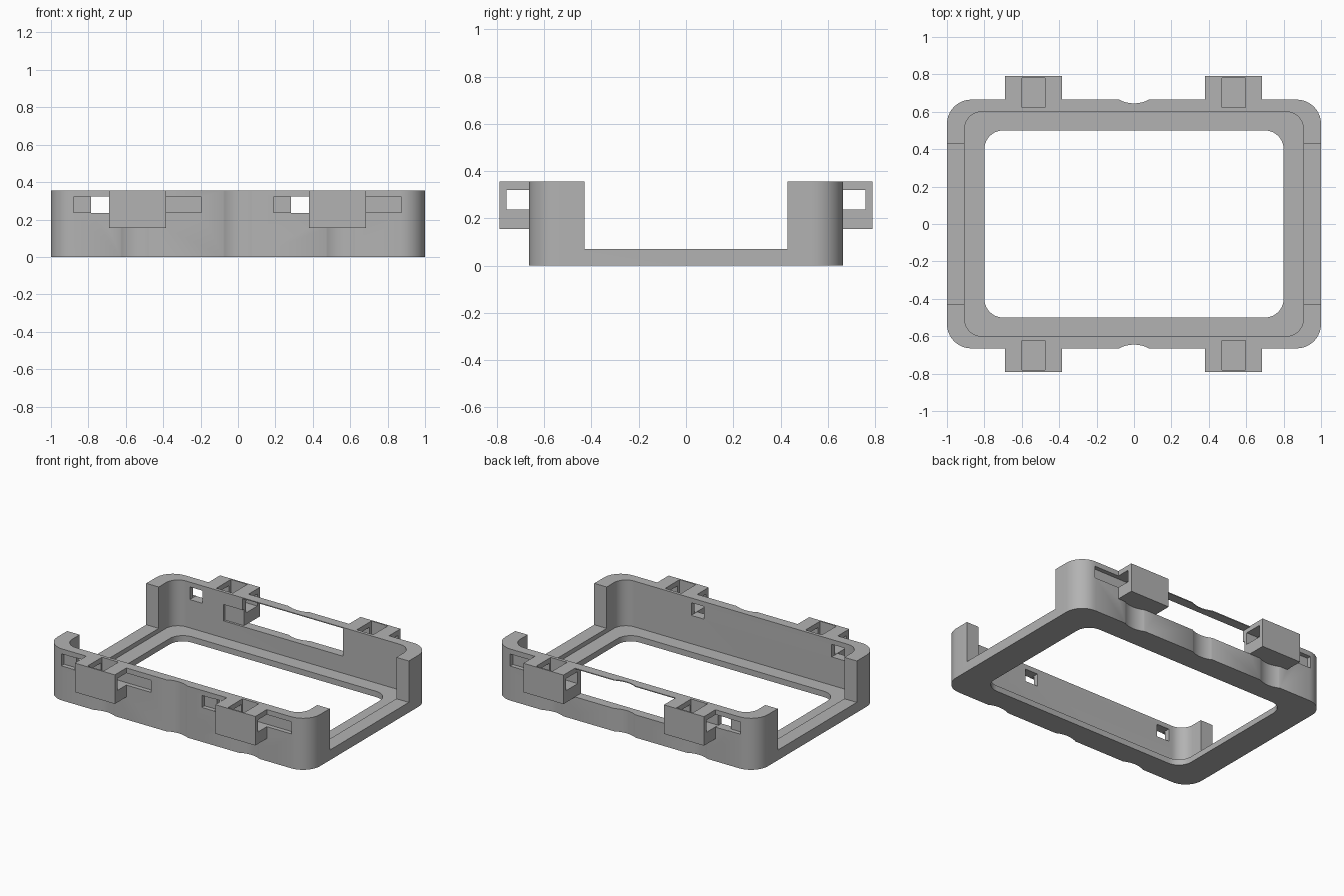
import bpy, bmesh, math

scene = bpy.context.scene
cube = bpy.data.objects.get("Cube")
if cube:
    bpy.data.objects.remove(cube, do_unlink=True)

grey = bpy.data.materials.new("plain grey")
grey.use_nodes = True
grey.diffuse_color = (0.45, 0.45, 0.45, 1)
grey.node_tree.nodes["Principled BSDF"].inputs["Base Color"].default_value = (0.45, 0.45, 0.45, 1)

H = 0.355          # wall height
RAIL = 0.07        # height of the low end rails
LEDGE = 0.04       # inner ledge height


def prism(name, points, z0, z1):
    """Extrude a flat outline between two heights."""
    bm = bmesh.new()
    face = bm.faces.new([bm.verts.new((x, y, z0)) for x, y in points])
    top = bmesh.ops.extrude_face_region(bm, geom=[face])["geom"]
    bmesh.ops.translate(bm, vec=(0, 0, z1 - z0),
                        verts=[v for v in top if isinstance(v, bmesh.types.BMVert)])
    bmesh.ops.recalc_face_normals(bm, faces=bm.faces)
    mesh = bpy.data.meshes.new(name)
    bm.to_mesh(mesh)
    bm.free()
    obj = bpy.data.objects.new(name, mesh)
    scene.collection.objects.link(obj)
    mesh.materials.append(grey)
    return obj


def rounded(hx, hy, r, n=10):
    """Outline of a rounded rectangle."""
    pts = []
    for i, (sx, sy) in enumerate([(1, 1), (-1, 1), (-1, -1), (1, -1)]):
        for k in range(n + 1):
            a = math.pi / 2 * (i + k / n)
            pts.append((sx * (hx - r) + r * math.cos(a), sy * (hy - r) + r * math.sin(a)))
    return pts


def circle(x, y, r, n=72):
    return [(x + r * math.cos(2 * math.pi * k / n), y + r * math.sin(2 * math.pi * k / n))
            for k in range(n)]


def box(name, x0, x1, y0, y1, z0, z1):
    return prism(name, [(x0, y0), (x1, y0), (x1, y1), (x0, y1)], z0, z1)


def combine(obj, tool, operation="DIFFERENCE"):
    """Apply a boolean and discard the tool."""
    tool.hide_render = True
    mod = obj.modifiers.new("combine", "BOOLEAN")
    mod.operation = operation
    mod.solver = "EXACT"
    mod.object = tool
    dg = bpy.context.evaluated_depsgraph_get()
    mesh = bpy.data.meshes.new_from_object(obj.evaluated_get(dg))
    obj.modifiers.clear()
    obj.data = mesh
    bpy.data.objects.remove(tool, do_unlink=True)


# Tray wall, inner ledge and open floor
frame = prism("tray_frame", rounded(1, 0.665, 0.13), 0, H)
combine(frame, prism("cavity", rounded(0.905, 0.6, 0.09), LEDGE, 0.5))
combine(frame, prism("floor_opening", rounded(0.8, 0.5, 0.1), -0.1, 0.2))

# Lowered ends
combine(frame, box("end_notch", -1.2, 1.2, -0.43, 0.43, RAIL, 0.5))

# Shallow finger grooves down the long walls
for s in (-1, 1):
    for x in (-0.55, 0, 0.55):
        combine(frame, prism("groove", circle(x, s * 0.815, 0.17), -0.1, 0.5))

# Open panel in the back wall, under a thin top strip
combine(frame, box("back_panel", -0.385, 0.38, 0.58, 0.7, 0.157, H - 0.006))
combine(frame, box("back_pocket", -0.53, -0.37, 0.58, 0.615, 0.157, 0.27))

# Strap loops with a side-to-side channel, top slot and wall window
for s in (-1, 1):
    def side_box(name, x0, x1, y0, y1, z0, z1):
        ya, yb = sorted((s * y0, s * y1))
        return box(name, x0, x1, ya, yb, z0, z1)

    for x in (-0.69, 0.38):
        combine(frame, side_box("loop", x, x + 0.305, 0.618, 0.79, 0.155, H), "UNION")
        combine(frame, side_box("channel", x - 0.19, x + 0.494, 0.635, 0.76, 0.237, 0.32))
        combine(frame, side_box("window", x - 0.097, x, 0.5, 0.7, 0.235, 0.322))
        combine(frame, side_box("top_slot", x + 0.09, x + 0.215, 0.622, 0.78, 0.237, 0.5))

# Smooth the rounded corners while keeping edges crisp
bpy.ops.object.select_all(action="DESELECT")
frame.select_set(True)
bpy.context.view_layer.objects.active = frame
bpy.ops.object.shade_smooth_by_angle(angle=math.radians(30))
